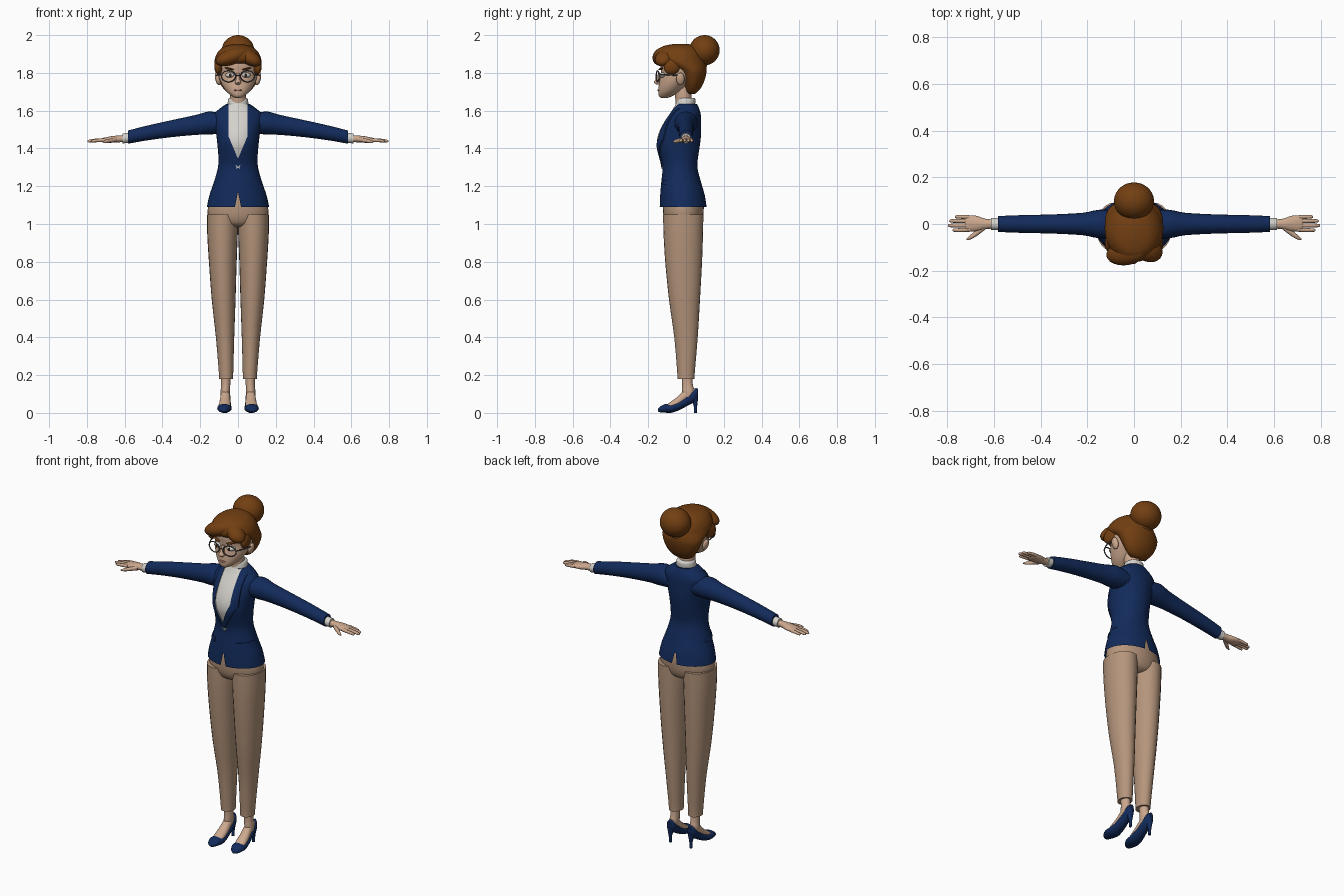
import bpy, bmesh, math
from mathutils import Vector

def mat(name, r, g, b):
    m = bpy.data.materials.new(name)
    m.diffuse_color = (r, g, b, 1)
    return m

NAVY = mat("navy cloth", .006, .024, .105)
TAN = mat("tan trousers", .46, .30, .20)
SKIN = mat("skin", .60, .39, .27)
HAIR = mat("auburn hair", .17, .050, .006)
WHITE = mat("off white", .66, .64, .60)
METAL = mat("dark metal", .09, .085, .08)
LIP = mat("lips", .42, .17, .12)
DARK = mat("dark brown", .03, .015, .008)

def finish(bm, name, mats, angle=50):
    bmesh.ops.recalc_face_normals(bm, faces=bm.faces[:])
    me = bpy.data.meshes.new(name)
    bm.to_mesh(me)
    bm.free()
    ob = bpy.data.objects.new(name, me)
    bpy.context.collection.objects.link(ob)
    for m in mats:
        me.materials.append(m)
    smooth(ob, angle)
    return ob

def smooth(ob, angle=50):
    bpy.ops.object.select_all(action='DESELECT')
    ob.select_set(True)
    bpy.context.view_layer.objects.active = ob
    bpy.ops.object.shade_smooth_by_angle(angle=math.radians(angle))

def spline(rings, sub):
    out = []
    for i in range(len(rings) - 1):
        p = [rings[max(0, min(len(rings) - 1, i + k))] for k in (-1, 0, 1, 2)]
        for j in range(sub):
            t = j / sub
            out.append([.5 * (2 * b + (c - a) * t + (2 * a - 5 * b + 4 * c - d) * t * t
                              + (3 * b - a - 3 * c + d) * t ** 3) for a, b, c, d in zip(*p)])
    return out + [list(rings[-1])]

def loft_bm(rings, axis='z', n=24, sub=3, caps=(True, True), power=1.0):
    """Rings are (x, y, z, half size a, half size b) across the given axis."""
    bm = bmesh.new()
    u, v = {'z': ((1, 0, 0), (0, 1, 0)), 'x': ((0, 1, 0), (0, 0, 1)), 'y': ((1, 0, 0), (0, 0, 1))}[axis]
    u, v = Vector(u), Vector(v)
    f = lambda c: math.copysign(abs(c) ** power, c)
    loops = []
    for x, y, z, a, b in spline(rings, sub):
        loops.append([bm.verts.new(Vector((x, y, z)) + u * a * f(math.cos(k * math.tau / n))
                                   + v * b * f(math.sin(k * math.tau / n))) for k in range(n)])
    for p, q in zip(loops, loops[1:]):
        for k in range(n):
            bm.faces.new((p[k], p[(k + 1) % n], q[(k + 1) % n], q[k]))
    if caps[0]:
        bm.faces.new(loops[0])
    if caps[1]:
        bm.faces.new(loops[-1])
    return bm

def loft(name, rings, m, **kw):
    return finish(loft_bm(rings, **kw), name, [m])

def levels(rows):
    """Rows (z, front y, back y, half width) to rings."""
    return [(0, (f + b) / 2, z, w, (b - f) / 2) for z, f, b, w in rows]

def ball(name, loc, scale, m, rot=(0, 0, 0), seg=24):
    bpy.ops.mesh.primitive_uv_sphere_add(segments=seg, ring_count=seg // 2 + 2, location=loc, rotation=rot)
    ob = bpy.context.object
    ob.name, ob.scale = name, scale
    ob.data.materials.append(m)
    smooth(ob)
    return ob

# Jacket body, with shirt opening, raised lapels, pocket flaps and hem notches
bm = loft_bm(levels([(1.09, -.14, .11, .165), (1.15, -.137, .10, .152), (1.22, -.131, .08, .128),
                     (1.30, -.124, .06, .106), (1.36, -.138, .065, .104), (1.42, -.154, .074, .109),
                     (1.48, -.145, .08, .116), (1.54, -.115, .08, .128), (1.58, -.088, .078, .128),
                     (1.61, -.068, .07, .098), (1.635, -.055, .058, .062)]),
             n=40, caps=(False, True))

def cut(co, no):
    bmesh.ops.bisect_plane(bm, geom=bm.verts[:] + bm.edges[:] + bm.faces[:], plane_co=co, plane_no=no, dist=1e-5)

for s in (-1, 1):
    for x in (.05, .085, .065, .135):
        cut((s * x, 0, 0), (1, 0, 0))
    for z, k in ((1.345, .42), (1.30, .55), (1.17, -.2)):
        cut((0, 0, z), (1, 0, -s * k))
for z in (1.21, 1.232):
    cut((0, 0, z), (0, 0, 1))
lapels, flaps, gone = [], [], []
for f in bm.faces:
    c = f.calc_center_median()
    x = abs(c.x)
    if c.z < 1.17 and x < (1.17 - c.z) * .2 and (c.y < 0 or c.z < 1.15):
        gone.append(f)
    elif c.y < -.03 and x < min(.05, (c.z - 1.345) * .42):
        f.material_index = 1
    elif c.y < -.03 and x < min(.085, (c.z - 1.30) * .55):
        lapels.append(f)
    elif c.y < 0 and .065 < x < .135 and 1.21 < c.z < 1.232:
        flaps.append(f)
for group in (lapels, flaps):
    ext = bmesh.ops.extrude_face_region(bm, geom=group)
    moved = [g for g in ext["geom"] if isinstance(g, bmesh.types.BMVert)]
    bmesh.ops.translate(bm, vec=(0, -.007, 0), verts=moved)
bmesh.ops.delete(bm, geom=gone + lapels + flaps, context='FACES')
finish(bm, "jacket_body", [NAVY, WHITE], 40)

# Star button
bm = bmesh.new()
pts = [bm.verts.new(((.016 if k % 2 == 0 else .007) * math.sin(k * math.pi / 5), -.131,
                     1.305 + (.016 if k % 2 == 0 else .007) * math.cos(k * math.pi / 5))) for k in range(10)]
face = bm.faces.new(pts)
ext = bmesh.ops.extrude_face_region(bm, geom=[face])
bmesh.ops.translate(bm, vec=(0, .009, 0), verts=[g for g in ext["geom"] if isinstance(g, bmesh.types.BMVert)])
finish(bm, "star_button", [WHITE], 20)

# Roll neck collar and neck
loft("roll_neck", [(0, -.015, 1.57, .062, .052), (0, -.012, 1.605, .056, .051), (0, -.006, 1.625, .052, .049),
                   (0, -.004, 1.63, .056, .052), (0, 0, 1.66, .052, .05), (0, 0, 1.668, .046, .044)], WHITE)
loft("neck", [(0, -.01, 1.62, .042, .042), (0, -.02, 1.74, .042, .045)], SKIN)

# Trousers seat
loft("trouser_seat", levels([(.985, -.07, .05, .06), (1.0, -.10, .075, .12), (1.04, -.118, .09, .158),
                             (1.10, -.122, .094, .157), (1.15, -.115, .085, .14), (1.20, -.10, .065, .112)]), TAN, n=32)

for s in (-1, 1):
    side = "right" if s < 0 else "left"

    # Trouser leg: z, inner x, outer x, front y, back y
    leg = [(.18, .026, .10, -.045, .045), (.22, .025, .102, -.047, .047), (.40, .020, .117, -.062, .062),
           (.60, .013, .139, -.09, .074), (.80, .007, .154, -.11, .085), (.95, .001, .163, -.119, .09),
           (1.05, .0, .164, -.121, .092)]
    loft(side + "_trouser_leg", [(s * (i + o) / 2, (f + b) / 2, z, (o - i) / 2, (b - f) / 2)
                                 for z, i, o, f, b in leg], TAN)

    # Sleeve and shirt cuff
    loft(side + "_sleeve", [(s * x, 0, z, a, b) for x, z, a, b in
                            [(.07, 1.53, .06, .05), (.15, 1.535, .061, .061), (.22, 1.525, .048, .053),
                             (.35, 1.505, .041, .045), (.48, 1.482, .038, .039), (.582, 1.46, .034, .035)]],
         NAVY, axis='x')
    loft(side + "_shirt_cuff", [(s * .57, 0, 1.458, .026, .026), (s * .612, 0, 1.452, .026, .026)], WHITE, axis='x')

    # Hand: palm, four fingers and thumb
    loft(side + "_palm", [(s * x, y, z, a, b) for x, y, z, a, b in
                          [(.60, 0, 1.452, .019, .018), (.64, 0, 1.45, .023, .018), (.675, .002, 1.447, .033, .017),
                           (.715, .003, 1.444, .034, .012), (.724, .003, 1.444, .028, .008)]], SKIN, axis='x', n=16)
    for i, (y, tip) in enumerate([(-.024, .778), (-.006, .798), (.012, .792), (.028, .768)]):
        loft(side + "_finger_%d" % (i + 1),
             [(s * .70, y, 1.445, .009, .01), (s * (tip - .04), y * 1.08, 1.443, .0085, .009),
              (s * (tip - .008), y * 1.1, 1.439, .007, .007), (s * tip, y * 1.1, 1.438, .002, .002)],
             SKIN, axis='x', n=10)
    loft(side + "_thumb", [(s * .64, -.012, 1.447, .014, .013), (s * .672, -.036, 1.442, .014, .011),
                           (s * .70, -.056, 1.437, .01, .009), (s * .718, -.066, 1.434, .003, .003)],
         SKIN, axis='x', n=10)

    # Ankle, foot and heeled shoe
    loft(side + "_ankle", [(s * .064, .004, .22, .026, .028), (s * .065, .008, .15, .024, .028),
                           (s * .067, .012, .115, .025, .034), (s * .068, .012, .08, .022, .03)], SKIN, n=16)
    loft(side + "_foot", [(s * .067, .045, .105, .018, .025), (s * .067, .0, .092, .024, .036),
                          (s * .069, -.045, .057, .029, .028), (s * .071, -.085, .036, .03, .02),
                          (s * .072, -.11, .028, .02, .01)], SKIN, axis='y', n=16)
    loft(side + "_shoe", [(s * .075, -.148, .014, .008, .007), (s * .075, -.137, .018, .024, .015),
                          (s * .073, -.11, .024, .036, .023), (s * .071, -.075, .025, .038, .024),
                          (s * .069, -.03, .042, .032, .025), (s * .067, .015, .072, .027, .030),
                          (s * .067, .045, .093, .025, .036), (s * .067, .064, .105, .012, .024)],
         NAVY, axis='y', n=20)
    loft(side + "_shoe_heel", [(s * .067, .049, 0, .008, .008), (s * .067, .05, .035, .009, .009),
                               (s * .067, .045, .085, .021, .02)], NAVY, n=12)

    # Ear, eye and brow
    ball(side + "_ear", (s * .107, -.03, 1.768), (.014, .022, .034), SKIN, (0, s * .25, 0), 16)
    ball(side + "_eye", (s * .043, -.124, 1.788), (.024, .02, .014), WHITE, (0, 0, s * .3), 16)
    ball(side + "_pupil", (s * .041, -.141, 1.788), (.008, .004, .010), DARK, seg=12)
    ball(side + "_brow", (s * .047, -.133, 1.822), (.027, .009, .005), HAIR, (0, -s * .2, s * .35), 12)

    # Spectacle rim and arm
    bpy.ops.mesh.primitive_torus_add(major_radius=.038, minor_radius=.0035, major_segments=32, minor_segments=8,
                                     location=(s * .05, -.15, 1.782), rotation=(math.pi / 2, 0, s * .2))
    rim = bpy.context.object
    rim.name, rim.scale = side + "_spectacle_rim", (1, .78, 1)
    rim.data.materials.append(METAL)
    smooth(rim)
    loft(side + "_spectacle_arm", [(s * .088, -.142, 1.79, .003, .004), (s * .108, -.09, 1.79, .003, .004),
                                   (s * .115, -.02, 1.785, .003, .004)], METAL, axis='y', n=8)

    # Hair swept down at the temple
    ball(side + "_temple_hair", (s * .1, -.07, 1.835), (.024, .05, .042), HAIR, (.5, 0, s * .2))

loft("spectacle_bridge", [(-.016, -.157, 1.787, .003, .003), (.016, -.157, 1.787, .003, .003)], METAL, axis='x', n=8)

# Head, nose and mouth
loft("head", levels([(1.667, -.13, -.10, .014), (1.676, -.143, -.075, .031), (1.70, -.147, -.03, .06),
                     (1.735, -.144, .01, .084), (1.77, -.138, .045, .099), (1.80, -.132, .06, .104),
                     (1.84, -.136, .06, .106), (1.88, -.13, .05, .09)]), SKIN, n=32)
loft("nose", [(0, -.135, 1.80, .008, .010), (0, -.147, 1.768, .010, .014), (0, -.154, 1.75, .016, .017),
              (0, -.146, 1.738, .010, .009)], SKIN, n=14)
ball("mouth", (0, -.143, 1.708), (.021, .008, .006), LIP, seg=14)

# Hair mass, fringe sweeps and bun
loft("hair_cap", levels([(1.688, .01, .045, .03), (1.70, -.0, .062, .06), (1.73, -.01, .085, .087),
                         (1.77, -.025, .101, .108), (1.81, -.05, .109, .121), (1.838, -.11, .108, .125),
                         (1.86, -.155, .102, .125), (1.89, -.163, .092, .118), (1.92, -.15, .075, .099),
                         (1.942, -.12, .05, .068), (1.954, -.06, .01, .02)]), HAIR, n=32)
ball("fringe_sweep_wide", (-.03, -.122, 1.887), (.094, .054, .042), HAIR, (0, -.35, .18))
ball("fringe_sweep_narrow", (.062, -.112, 1.88), (.068, .05, .038), HAIR, (0, .5, -.4))
ball("bun", (0, .098, 1.92), (.086, .08, .08), HAIR, (.4, 0, 0), 32)
bpy.ops.mesh.primitive_torus_add(major_radius=.052, minor_radius=.014, major_segments=32, minor_segments=10,
                                 location=(0, .06, 1.875), rotation=(-.75, 0, 0))
wrap = bpy.context.object
wrap.name = "bun_wrap"
wrap.data.materials.append(HAIR)
smooth(wrap)
